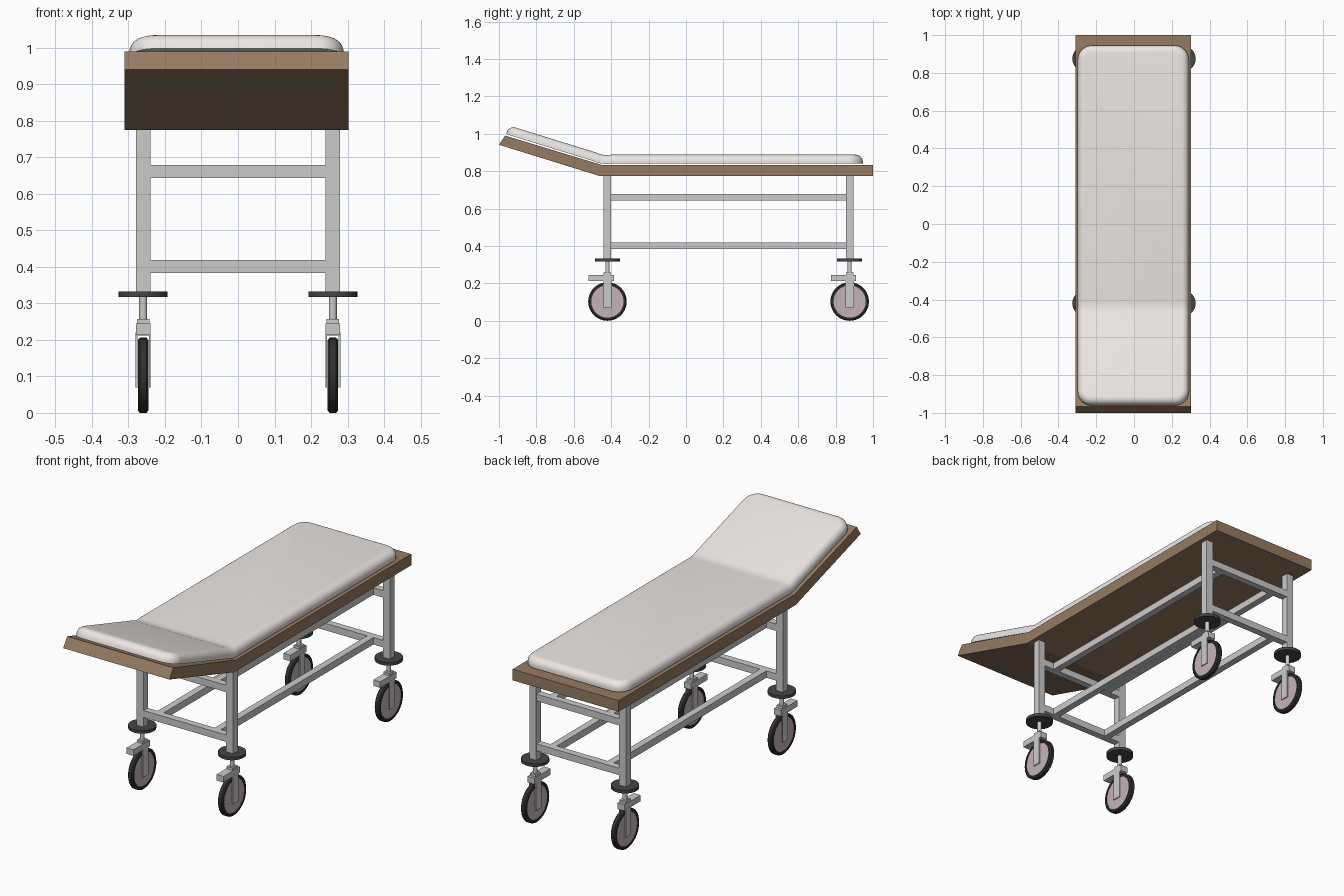
import bpy, bmesh, math
from mathutils import Vector, Matrix

if "Cube" in bpy.data.objects:
    bpy.data.objects.remove(bpy.data.objects["Cube"])


def material(name, rgb):
    m = bpy.data.materials.new(name)
    m.diffuse_color = (*rgb, 1)
    m.use_nodes = True
    m.node_tree.nodes["Principled BSDF"].inputs["Base Color"].default_value = m.diffuse_color
    return m


WOOD = material("wood", (0.30, 0.20, 0.12))
CLOTH = material("cloth", (0.84, 0.80, 0.77))
RUBBER = material("rubber", (0.03, 0.03, 0.03))
BUMPER = material("bumper_grey", (0.06, 0.06, 0.06))
HUB = material("hub_plastic", (0.55, 0.45, 0.47))


def finish(name, bm, mat=None, smooth=None):
    bmesh.ops.recalc_face_normals(bm, faces=bm.faces)
    me = bpy.data.meshes.new(name)
    bm.to_mesh(me)
    bm.free()
    ob = bpy.data.objects.new(name, me)
    bpy.context.collection.objects.link(ob)
    if mat:
        me.materials.append(mat)
    if smooth:
        bpy.ops.object.select_all(action='DESELECT')
        ob.select_set(True)
        bpy.context.view_layer.objects.active = ob
        bpy.ops.object.shade_smooth_by_angle(angle=math.radians(smooth))
    return ob


def add_box(bm, x0, x1, y0, y1, z0, z1):
    mat = Matrix.Translation(((x0 + x1) / 2, (y0 + y1) / 2, (z0 + z1) / 2)) \
        @ Matrix.Diagonal((x1 - x0, y1 - y0, z1 - z0, 1))
    return bmesh.ops.create_cube(bm, size=1, matrix=mat)


def box(name, *dims, mat=None):
    bm = bmesh.new()
    add_box(bm, *dims)
    return finish(name, bm, mat)


def cylinder(name, center, r, depth, mat=None, axis='Z', seg=32):
    bm = bmesh.new()
    rot = Matrix.Rotation(math.pi / 2, 4, 'Y') if axis == 'X' else Matrix()
    bmesh.ops.create_cone(bm, cap_ends=True, segments=seg, radius1=r, radius2=r,
                          depth=depth, matrix=Matrix.Translation(center) @ rot)
    return finish(name, bm, mat, smooth=30)


def ring(name, center, profile, mat, seg=40):
    # closed (radius, x) profile revolved about the x axis
    bm = bmesh.new()
    loops = []
    for i in range(seg):
        a = 2 * math.pi * i / seg
        loops.append([bm.verts.new(Vector(center) + Vector((x, r * math.cos(a), r * math.sin(a))))
                      for r, x in profile])
    n = len(profile)
    for i in range(seg):
        p, q = loops[i], loops[(i + 1) % seg]
        for j in range(n):
            k = (j + 1) % n
            bm.faces.new((p[j], p[k], q[k], q[j]))
    return finish(name, bm, mat, smooth=35)


# bed board with raised head end: side profile extruded across x
CX = -0.004
profile = [(1, .775), (1, .833), (-.45, .833), (-.967, .99), (-1, .941), (-.465, .775)]
bm = bmesh.new()
left = [bm.verts.new((CX - .307, y, z)) for y, z in profile]
right = [bm.verts.new((CX + .307, y, z)) for y, z in profile]
bm.faces.new(left)
bm.faces.new(right)
for i in range(len(profile)):
    j = (i + 1) % len(profile)
    bm.faces.new((left[i], left[j], right[j], right[i]))
finish("bed_board", bm, WOOD)

# mattress: rounded slab, cut at the knee, then bent upward
KNEE, BASE, ANGLE, SOFT = -.45, .84, math.radians(17.2), .05
bm = bmesh.new()
add_box(bm, CX - .294, CX + .294, KNEE - .535, .945, BASE, .888)
corners = [e for e in bm.edges if abs(e.verts[0].co.z - e.verts[1].co.z) > .01]
bmesh.ops.bevel(bm, geom=corners, offset=.075, segments=8, profile=.5, affect='EDGES')
rim = [e for e in bm.edges if all(v.co.z > .88 for v in e.verts)]
bmesh.ops.bevel(bm, geom=rim, offset=.036, segments=6, profile=.5, affect='EDGES')
for d in (-SOFT, -SOFT / 2, 0, SOFT / 2, SOFT):
    bmesh.ops.bisect_plane(bm, geom=bm.verts[:] + bm.edges[:] + bm.faces[:],
                           plane_co=(0, KNEE + d, 0), plane_no=(0, 1, 0))
for v in bm.verts:
    t = min(1, max(0, (KNEE + SOFT - v.co.y) / (2 * SOFT)))
    a = -ANGLE * t
    y, z = v.co.y - KNEE, v.co.z - BASE
    v.co.y = KNEE + y * math.cos(a) - z * math.sin(a)
    v.co.z = BASE + y * math.sin(a) + z * math.cos(a)
finish("mattress", bm, CLOTH, smooth=40)

# frame rails
LX, YF, YB = .26, -.42, .875
for z, level in ((.643, "upper"), (.383, "lower")):
    for y, end in ((YF, "front"), (YB, "back")):
        box(f"{level}_{end}_crossbar", -LX + .02, LX - .02, y - .018, y + .018, z, z + .036)
    for s, side in ((-1, "left"), (1, "right")):
        x = s * .165
        box(f"{level}_{side}_rail", x - .018, x + .018, YF + .018, YB - .018, z, z + .036)

# legs and casters
for s, side in ((-1, "left"), (1, "right")):
    for y, end in ((YF, "front"), (YB, "back")):
        x, tag = s * LX, f"{end}_{side}"
        box(f"{tag}_leg", x - .02, x + .02, y - .02, y + .02, .33, .778)
        cylinder(f"{tag}_bumper_disc", (x, y, .325), .067, .016, BUMPER)
        cylinder(f"{tag}_caster_stem", (x, y, .285), .011, .07, seg=16)
        # fork: top block, brake arm and two side plates
        bm = bmesh.new()
        add_box(bm, x - .017, x + .017, y - .02, y + .02, .212, .257)
        add_box(bm, x - .02, x + .02, y - .1, y + .035, .213, .245)
        for k in (-1, 1):
            c = x + k * .018
            add_box(bm, c - .0025, c + .0025, y - .022, y + .022, .07, .22)
        finish(f"{tag}_caster_fork", bm)
        # wheel
        w = (x, y, .103)
        ring(f"{tag}_tire", w, [(.086, -.0145), (.096, -.0145), (.103, -.009),
                                (.103, .009), (.096, .0145), (.086, .0145)], RUBBER)
        cylinder(f"{tag}_wheel_hub", w, .087, .022, HUB, axis='X', seg=40)
